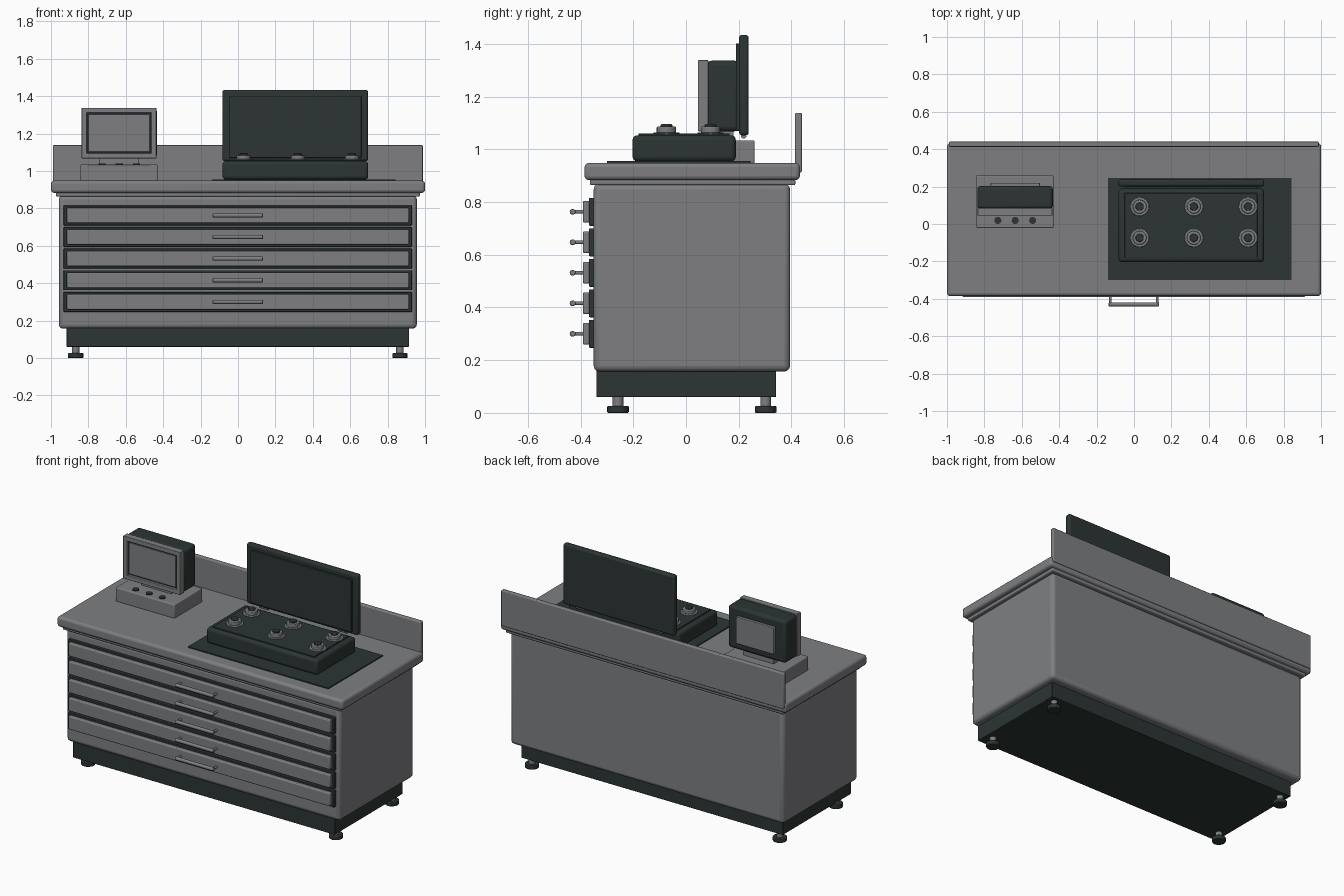
import bpy
import math

cube = bpy.data.objects.get("Cube")
if cube:
    bpy.data.objects.remove(cube, do_unlink=True)


def material(name, colour):
    m = bpy.data.materials.new(name)
    m.use_nodes = True
    rgba = (*colour, 1)
    m.diffuse_color = rgba
    m.node_tree.nodes["Principled BSDF"].inputs["Base Color"].default_value = rgba
    return m


STEEL = material("brushed grey", (0.21, 0.213, 0.225))
DARK = material("charcoal green", (0.025, 0.036, 0.034))


def finish(ob, name, mat, bevel=0.0, segments=3):
    ob.name = name
    ob.data.materials.append(mat)
    if bevel:
        mod = ob.modifiers.new("Rounded edges", "BEVEL")
        mod.width = bevel
        mod.segments = segments
    bpy.ops.object.shade_smooth_by_angle(angle=math.radians(35))
    return ob


def box(name, mat, xs, ys, zs, bevel=0.0):
    """Box spanning the given low and high limits."""
    bpy.ops.mesh.primitive_cube_add(size=1, location=[sum(r) / 2 for r in (xs, ys, zs)])
    ob = bpy.context.object
    ob.scale = [r[1] - r[0] for r in (xs, ys, zs)]
    bpy.ops.object.transform_apply(location=False, rotation=False, scale=True)
    return finish(ob, name, mat, bevel)


def rod(name, mat, start, length, radius, axis="z", bevel=0.0):
    """Cylinder running from start along the positive axis."""
    i = "xyz".index(axis)
    centre = list(start)
    centre[i] += length / 2
    turn = {"x": (0, math.pi / 2, 0), "y": (math.pi / 2, 0, 0), "z": (0, 0, 0)}[axis]
    bpy.ops.mesh.primitive_cylinder_add(vertices=24, radius=radius, depth=length,
                                        location=centre, rotation=turn)
    return finish(bpy.context.object, name, mat, bevel, 2)


def frame(name, mat, xs, ys, zs, border, bevel=0.0):
    """Rectangular frame facing the front, made of four bars."""
    box(name + "_left", mat, (xs[1] - border, xs[1]), ys, zs, bevel)
    box(name + "_right", mat, (xs[0], xs[0] + border), ys, zs, bevel)
    inner = (xs[0] + border / 2, xs[1] - border / 2)
    box(name + "_bottom", mat, inner, ys, (zs[0], zs[0] + border), bevel)
    box(name + "_top", mat, inner, ys, (zs[1] - border, zs[1]), bevel)


# Cabinet
box("plinth", DARK, (-0.917, 0.915), (-0.34, 0.342), (0.06, 0.18), 0.004)
box("cabinet_body", STEEL, (-0.958, 0.956), (-0.35, 0.395), (0.157, 0.87), 0.022)
box("counter_trim", STEEL, (-0.973, 0.972), (-0.365, 0.415), (0.864, 0.886), 0.006)
box("countertop", STEEL, (-1, 1), (-0.385, 0.432), (0.883, 0.948), 0.016)
box("backsplash", STEEL, (-0.99, 0.988), (0.413, 0.44), (0.912, 1.138), 0.006)

# Levelling feet
for x in (-0.868, 0.866):
    for y in (-0.258, 0.302):
        rod("foot_pad", DARK, (x, y, 0), 0.026, 0.041, bevel=0.004)
        rod("foot_stem", STEEL, (x, y, 0.02), 0.045, 0.02)

# Drawers with bar handles
for i in range(5):
    z = 0.3 + i * 0.1157
    box("drawer_surround", DARK, (-0.933, 0.93), (-0.368, -0.34), (z - 0.053, z + 0.053), 0.004)
    box("drawer_front", STEEL, (-0.916, 0.914), (-0.391, -0.36), (z - 0.041, z + 0.041), 0.006)
    rod("handle_bar", STEEL, (-0.135, -0.43, z), 0.268, 0.011, "x", 0.003)
    for x in (-0.126, 0.124):
        rod("handle_post", STEEL, (x, -0.43, z), 0.045, 0.007, "y")

# Stove on its mat
box("stove_mat", DARK, (-0.14, 0.842), (-0.3, 0.245), (0.946, 0.955))
box("stove_body", DARK, (-0.083, 0.696), (-0.203, 0.189), (0.954, 1.053), 0.018)
box("stove_top_plate", DARK, (-0.05, 0.66), (-0.18, 0.165), (1.045, 1.06), 0.003)
for x in (0.03, 0.32, 0.61):
    for y in (-0.074, 0.093):
        rod("burner_ring", STEEL, (x, y, 1.055), 0.009, 0.05, bevel=0.003)
        rod("burner_body", STEEL, (x, y, 1.06), 0.026, 0.037, bevel=0.004)
        rod("burner_cap", DARK, (x, y, 1.08), 0.015, 0.022, bevel=0.003)

# Raised stove lid
box("stove_lid", DARK, (-0.083, 0.696), (0.201, 0.238), (1.053, 1.434), 0.012)
box("lid_lining", DARK, (-0.046, 0.66), (0.189, 0.21), (1.07, 1.402), 0.003)
for x in (0.0, 0.553):
    rod("lid_hinge", STEEL, (x, 0.219, 1.05), 0.06, 0.01, "x")

# Terminal base with buttons
box("terminal_base", STEEL, (-0.843, -0.43), (-0.021, 0.26), (0.945, 1.034), 0.006)
for x in (-0.728, -0.635, -0.542):
    rod("button", DARK, (x, 0.019, 1.03), 0.011, 0.019)
box("terminal_neck", STEEL, (-0.74, -0.53), (0.09, 0.18), (1.03, 1.09))

# Terminal screen
box("screen_housing", DARK, (-0.838, -0.434), (0.08, 0.203), (1.068, 1.336), 0.018)
frame("screen_bezel", STEEL, (-0.836, -0.436), (0.045, 0.085), (1.068, 1.338), 0.028, 0.003)
box("screen_gasket", DARK, (-0.815, -0.457), (0.06, 0.085), (1.09, 1.317))
box("screen_glass", STEEL, (-0.797, -0.475), (0.055, 0.07), (1.107, 1.3))
box("rear_panel", STEEL, (-0.767, -0.503), (0.195, 0.22), (1.115, 1.285), 0.004)
